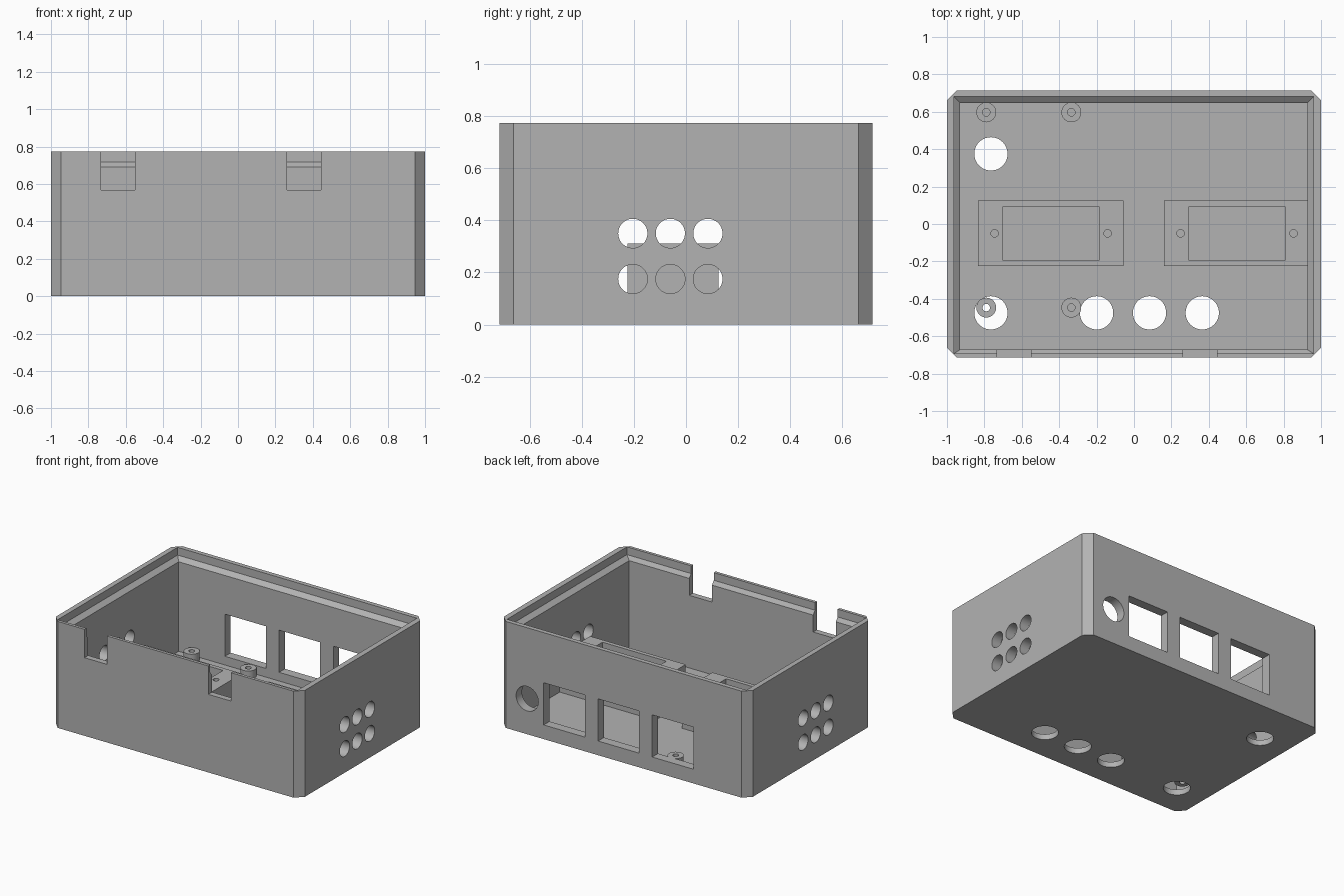
import bpy, bmesh, math
from mathutils import Matrix

if "Cube" in bpy.data.objects:
    bpy.data.objects.remove(bpy.data.objects["Cube"], do_unlink=True)

grey = bpy.data.materials.new("plain grey plastic")
grey.use_nodes = True
tone = (0.45, 0.45, 0.45, 1)
grey.diffuse_color = tone
grey.node_tree.nodes["Principled BSDF"].inputs["Base Color"].default_value = tone

X, Y, H = 1.0, 0.715, 0.773      # outer half sizes and height
FLOOR, CH = 0.04, 0.053          # floor thickness and corner chamfer


def make(name, bm):
    bmesh.ops.recalc_face_normals(bm, faces=bm.faces)
    me = bpy.data.meshes.new(name)
    bm.to_mesh(me)
    bm.free()
    me.materials.append(grey)
    ob = bpy.data.objects.new(name, me)
    bpy.context.scene.collection.objects.link(ob)
    return ob


def loft(name, rings):
    """Solid through rings of equal point count, capped at both ends."""
    bm = bmesh.new()
    loops = [[bm.verts.new(p) for p in ring] for ring in rings]
    n = len(loops[0])
    for a, b in zip(loops, loops[1:]):
        for i in range(n):
            j = (i + 1) % n
            bm.faces.new((a[i], a[j], b[j], b[i]))
    bm.faces.new(loops[0])
    bm.faces.new(loops[-1])
    return make(name, bm)


def rect(x0, x1, y0, y1, z):
    return [(x0, y0, z), (x1, y0, z), (x1, y1, z), (x0, y1, z)]


def box(name, x0, x1, y0, y1, z0, z1):
    return loft(name, [rect(x0, x1, y0, y1, z) for z in (z0, z1)])


def rod(name, centre, r, length, axis="Z"):
    turn = {"X": Matrix.Rotation(math.pi / 2, 4, "Y"),
            "Y": Matrix.Rotation(math.pi / 2, 4, "X"),
            "Z": Matrix.Identity(4)}[axis]
    bm = bmesh.new()
    bmesh.ops.create_cone(bm, cap_ends=True, segments=48, radius1=r, radius2=r,
                          depth=length, matrix=Matrix.Translation(centre) @ turn)
    return make(name, bm)


def cut(target, cutter):
    """Subtract the cutter, bake the result and discard the cutter."""
    mod = target.modifiers.new("cut", "BOOLEAN")
    mod.operation, mod.solver, mod.object = "DIFFERENCE", "EXACT", cutter
    bpy.context.view_layer.update()
    dg = bpy.context.evaluated_depsgraph_get()
    me = bpy.data.meshes.new_from_object(target.evaluated_get(dg))
    target.modifiers.clear()
    target.data = me
    bpy.data.objects.remove(cutter, do_unlink=True)


def smooth(ob):
    bpy.ops.object.select_all(action="DESELECT")
    ob.select_set(True)
    bpy.context.view_layer.objects.active = ob
    bpy.ops.object.shade_smooth_by_angle(angle=math.radians(25))


# Chamfered outer case
outline = [(-X + CH, -Y), (X - CH, -Y), (X, -Y + CH), (X, Y - CH),
           (X - CH, Y), (-X + CH, Y), (-X, Y - CH), (-X, -Y + CH)]
case = loft("case", [[(x, y, z) for x, y in outline] for z in (0, H)])

# Cavity with a sloped step up to the thinner rim
inner = (-0.93, 0.927, -0.672, 0.648)
rim = (-0.963, 0.96, -0.693, 0.682)
cut(case, loft("cavity", [rect(*inner, FLOOR), rect(*inner, 0.69),
                          rect(*rim, 0.717), rect(*rim, H + 0.1)]))

# Rim notches in the front wall
for x in (-0.642, 0.353):
    cut(case, box("notch", x - 0.091, x + 0.091, -0.8, -0.6, 0.567, H + 0.1))

# Vent holes through both side walls
for y in (-0.204, -0.06, 0.084):
    for z in (0.175, 0.35):
        cut(case, rod("vent", (0, y, z), 0.056, 2.4, "X"))

# Back windows and round port
for x in (0.477, 0.041, -0.394):
    cut(case, box("window", x - 0.165, x + 0.165, 0.6, 0.8, 0.103, 0.409))
cut(case, rod("port", (0.775, 0.7, 0.258), 0.089, 0.3, "Y"))

# Floor holes
for x, y in ((-0.765, 0.375), (-0.765, -0.475), (-0.2, -0.475),
             (0.083, -0.475), (0.365, -0.475)):
    cut(case, rod("floor_hole", (x, y, 0), 0.089, 0.2))
smooth(case)

# Mounting posts with bores
for i, x in enumerate((-0.79, -0.335)):
    for j, y in enumerate((-0.447, 0.597)):
        post = rod(f"post_{i}_{j}", (x, y, 0.07), 0.053, 0.06)
        cut(post, rod("bore", (x, y, 0.07), 0.02, 0.2))
        smooth(post)

# Raised frames with a rectangular pocket and two screw holes
for name, x0, x1, mid in (("right_frame", -0.835, -0.055, -0.443),
                          ("left_frame", 0.16, 0.927, 0.551)):
    frame = box(name, x0, x1, -0.225, 0.125, FLOOR, 0.312)
    cut(frame, box("pocket", mid - 0.257, mid + 0.257, -0.195, 0.094, 0, 0.4))
    for side in (-1, 1):
        cut(frame, rod("screw_hole", (mid + side * 0.302, -0.05, 0.2), 0.02, 0.5))
    smooth(frame)
